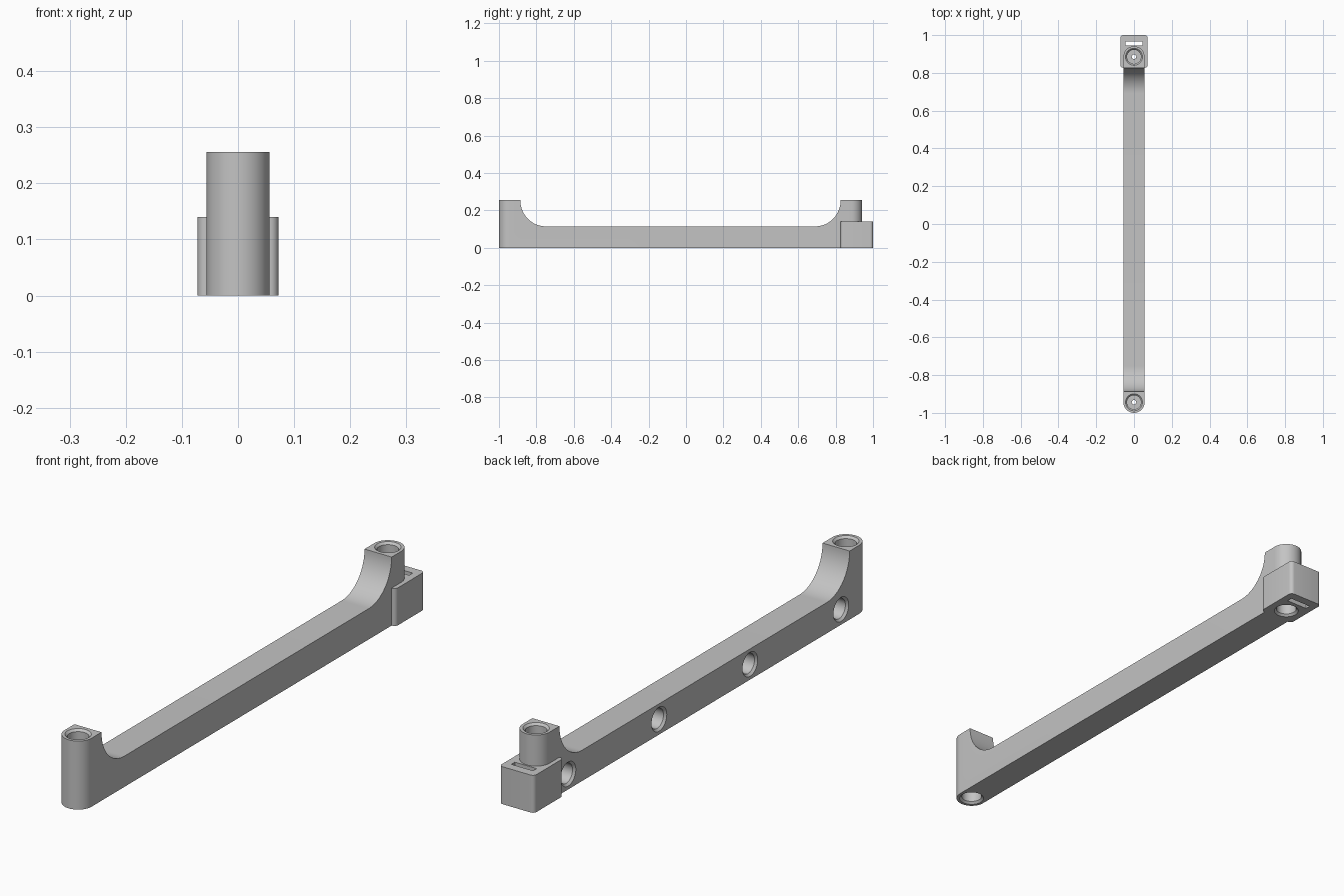
import bpy, bmesh, math
from mathutils import Matrix, Vector

old = bpy.data.objects.get("Cube")
if old:
    bpy.data.objects.remove(old)

HALF = 0.056            # half width of the bar
TOP, BAR = 0.256, 0.115  # post height, bar height
FRONT, REAR = -0.944, 0.885  # post hole centres

grey = bpy.data.materials.new("plain grey")
grey.use_nodes = True
colour = (0.55, 0.55, 0.55, 1)
grey.diffuse_color = colour
grey.node_tree.nodes["Principled BSDF"].inputs["Base Color"].default_value = colour


def make(name, bm):
    bmesh.ops.recalc_face_normals(bm, faces=bm.faces)
    mesh = bpy.data.meshes.new(name)
    bm.to_mesh(mesh)
    bm.free()
    mesh.materials.append(grey)
    ob = bpy.data.objects.new(name, mesh)
    bpy.context.collection.objects.link(ob)
    return ob


def prism(name, points, shift):
    """Extrude a closed outline along a vector."""
    bm = bmesh.new()
    face = bm.faces.new([bm.verts.new(p) for p in points])
    out = bmesh.ops.extrude_face_region(bm, geom=[face])
    bmesh.ops.translate(bm, vec=Vector(shift),
                        verts=[g for g in out["geom"] if isinstance(g, bmesh.types.BMVert)])
    return make(name, bm)


def arc(cx, cy, rx, ry, a, b, n=24):
    return [(cx + rx * math.cos(math.radians(a + (b - a) * i / n)),
             cy + ry * math.sin(math.radians(a + (b - a) * i / n))) for i in range(n + 1)]


def box(name, lo, hi):
    (x0, y0, z0), (x1, y1, z1) = lo, hi
    return prism(name, [(x0, y0, z0), (x1, y0, z0), (x1, y1, z0), (x0, y1, z0)], (0, 0, z1 - z0))


def combine(target, other, operation):
    mod = target.modifiers.new("boolean", "BOOLEAN")
    mod.operation, mod.solver, mod.object = operation, "EXACT", other
    bpy.context.view_layer.objects.active = target
    bpy.ops.object.modifier_apply(modifier=mod.name)
    bpy.data.objects.remove(other)


def drill(target, place, axis, depth, radius=0.037, chamfer=0.008):
    """Cut a blind hole with a chamfered mouth, going inward along axis."""
    bm = bmesh.new()
    rings = []
    for r, z in ((radius + chamfer + 0.005, -0.005), (radius, chamfer), (radius, depth)):
        rings.append([bm.verts.new((x, y, z)) for x, y in arc(0, 0, r, r, 0, 360, 40)[:-1]])
    for a, b in zip(rings, rings[1:]):
        for i in range(len(a)):
            j = (i + 1) % len(a)
            bm.faces.new((a[i], a[j], b[j], b[i]))
    bm.faces.new(rings[0])
    bm.faces.new(rings[-1])
    turn = Vector((0, 0, 1)).rotation_difference(Vector(axis)).to_matrix().to_4x4()
    bm.transform(Matrix.Translation(place) @ turn)
    combine(target, make("hole_cutter", bm), "DIFFERENCE")


# Long bar with round ends, full post height
outline = arc(0, REAR, HALF, HALF, 0, 180) + arc(0, FRONT, HALF, HALF, 180, 360)
bar = prism("handle_bar", [(x, y, 0) for x, y in outline], (0, 0, TOP))

# Trough between the posts with curved corners
rx, rz = 0.135, TOP - BAR
y0, y1 = FRONT + HALF + 0.002, REAR - HALF - 0.002
side = arc(y0 + rx, TOP, rx, rz, 180, 270) + arc(y1 - rx, TOP, rx, rz, 270, 360)
side += [(y1, TOP + 0.1), (y0, TOP + 0.1)]
combine(bar, prism("trough_cutter", [(-0.2, y, z) for y, z in side], (0.4, 0, 0)), "DIFFERENCE")

# Rear block with rounded upright edges
r = 0.015
bx, b0, b1 = 0.072, 0.827, 1.0
corners = (arc(bx - r, b1 - r, r, r, 0, 90, 6) + arc(r - bx, b1 - r, r, r, 90, 180, 6)
           + arc(r - bx, b0 + r, r, r, 180, 270, 6) + arc(bx - r, b0 + r, r, r, 270, 360, 6))
combine(bar, prism("rear_block", [(x, y, 0) for x, y in corners], (0, 0, 0.14)), "UNION")

# Strap slot through the block
combine(bar, box("slot_cutter", (-0.045, 0.946, -0.1), (0.045, 0.967, 0.2)), "DIFFERENCE")

# Post holes from above and below, joined by a narrow bore
for y in (FRONT, REAR):
    drill(bar, (0, y, TOP), (0, 0, -1), 0.085)
    drill(bar, (0, y, 0), (0, 0, 1), 0.085)
    drill(bar, (0, y, TOP - 0.05), (0, 0, -1), 0.16, 0.012, 0)

# Four blind holes along the right side
for k in (-1.5, -0.5, 0.5, 1.5):
    drill(bar, (-HALF, -0.03 + 0.537 * k, BAR / 2), (1, 0, 0), 0.085)

bpy.ops.object.select_all(action="DESELECT")
bar.select_set(True)
bpy.context.view_layer.objects.active = bar
bpy.ops.object.shade_smooth_by_angle(angle=math.radians(30))
